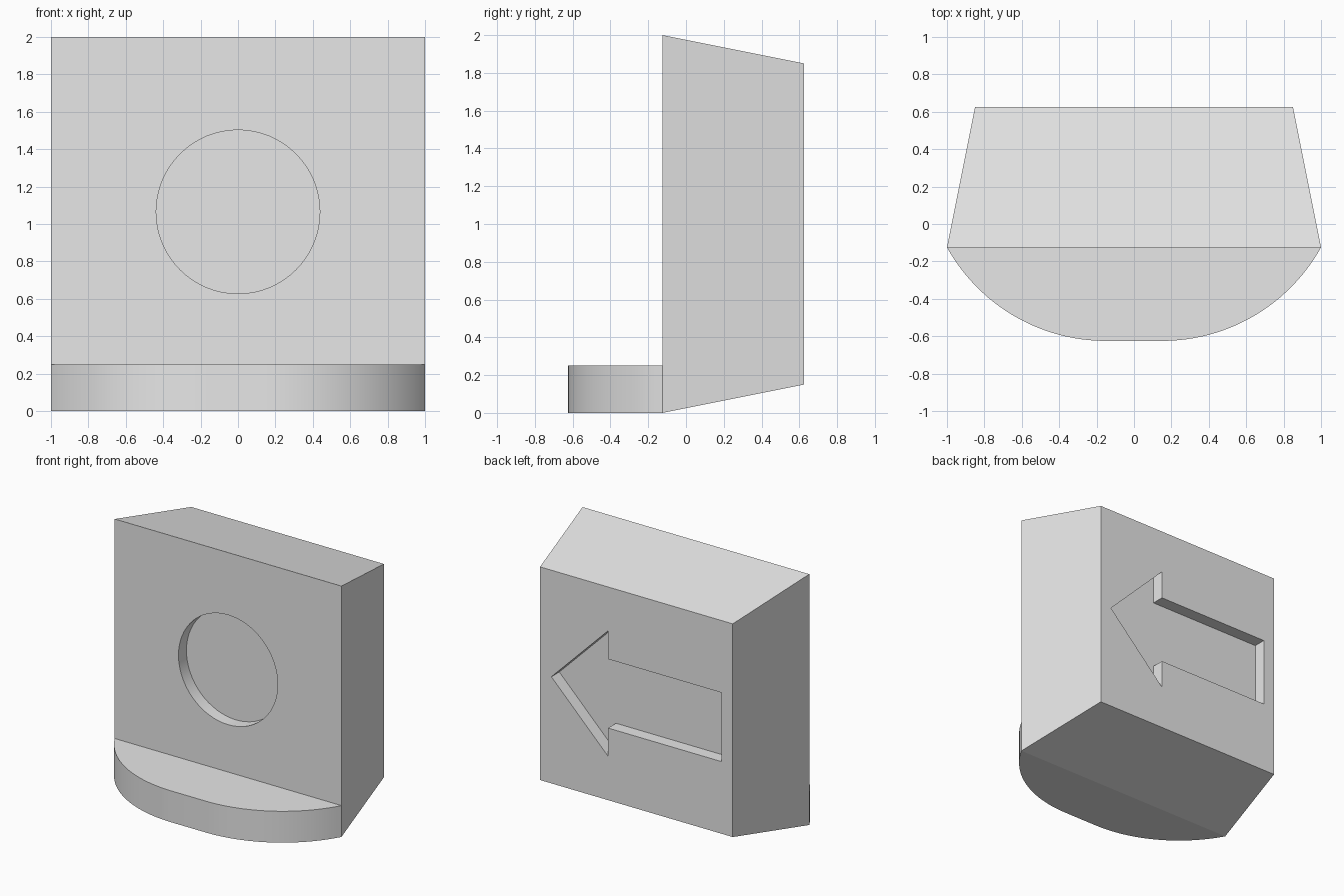
import bpy
import bmesh
from math import sin, cos, pi, asin, radians
from mathutils import Vector

cube = bpy.data.objects.get("Cube")
if cube:
    bpy.data.objects.remove(cube, do_unlink=True)

grey = bpy.data.materials.new("light_grey")
grey.use_nodes = True
grey.diffuse_color = (0.8, 0.8, 0.8, 1)
grey.node_tree.nodes["Principled BSDF"].inputs["Base Color"].default_value = (0.8, 0.8, 0.8, 1)

FRONT, BACK, DEPTH = -0.125, 0.625, 0.1


def loft(name, start, end):
    """Solid joining two matching outlines, with capped ends."""
    bm = bmesh.new()
    a = [bm.verts.new(p) for p in start]
    b = [bm.verts.new(p) for p in end]
    bm.faces.new(a)
    bm.faces.new(b)
    for i in range(len(a)):
        j = (i + 1) % len(a)
        bm.faces.new((a[i], a[j], b[j], b[i]))
    bmesh.ops.recalc_face_normals(bm, faces=bm.faces)
    mesh = bpy.data.meshes.new(name)
    bm.to_mesh(mesh)
    bm.free()
    mesh.materials.append(grey)
    obj = bpy.data.objects.new(name, mesh)
    bpy.context.collection.objects.link(obj)
    return obj


def upright(outline, y):
    return [Vector((x, y, z)) for x, z in outline]


def smooth(obj):
    bpy.ops.object.select_all(action="DESELECT")
    obj.select_set(True)
    bpy.context.view_layer.objects.active = obj
    bpy.ops.object.shade_smooth_by_angle(angle=radians(30))


def carve(obj, outline, y0, y1):
    """Cut a recess of the given outline into the object."""
    cutter = loft("recess_cutter", upright(outline, y0), upright(outline, y1))
    cutter.hide_render = True
    mod = obj.modifiers.new("recess", "BOOLEAN")
    mod.object = cutter
    mod.solver = "EXACT"
    bpy.context.view_layer.objects.active = obj
    bpy.ops.object.modifier_apply(modifier=mod.name)
    bpy.data.objects.remove(cutter, do_unlink=True)


# Tapered block, narrowing towards the back
def rectangle(half):
    return [(-half, 1 - half), (half, 1 - half), (half, 1 + half), (-half, 1 + half)]


block = loft("tapered_block", upright(rectangle(1), FRONT), upright(rectangle(0.85), BACK))

# Round recess in the front
circle = [(0.4375 * cos(2 * pi * i / 64), 1.065 + 0.4375 * sin(2 * pi * i / 64)) for i in range(64)]
carve(block, circle, FRONT - DEPTH, FRONT + DEPTH)

# Arrow recess in the back
upper = [(0.25, 0.5), (0.25, 0.275), (-0.75, 0.275)]
arrow = [(0.75, 1)] + [(x, 1 + h) for x, h in upper] + [(x, 1 - h) for x, h in reversed(upper)]
carve(block, arrow, BACK - DEPTH, BACK + DEPTH)
smooth(block)

# Curved ledge at the foot: a short flat nose with an arc on each side
flat, reach = 0.15, 0.5
run = 1 - flat
radius = (run ** 2 + reach ** 2) / (2 * reach)
sweep = asin(run / radius)
right = [(flat + radius * sin(sweep * i / 24),
          FRONT - reach + radius * (1 - cos(sweep * i / 24))) for i in range(25)]
outline = [(-x, y) for x, y in reversed(right)] + right
ledge = loft("curved_ledge", [Vector((x, y, 0)) for x, y in outline],
             [Vector((x, y, 0.25)) for x, y in outline])
smooth(ledge)
